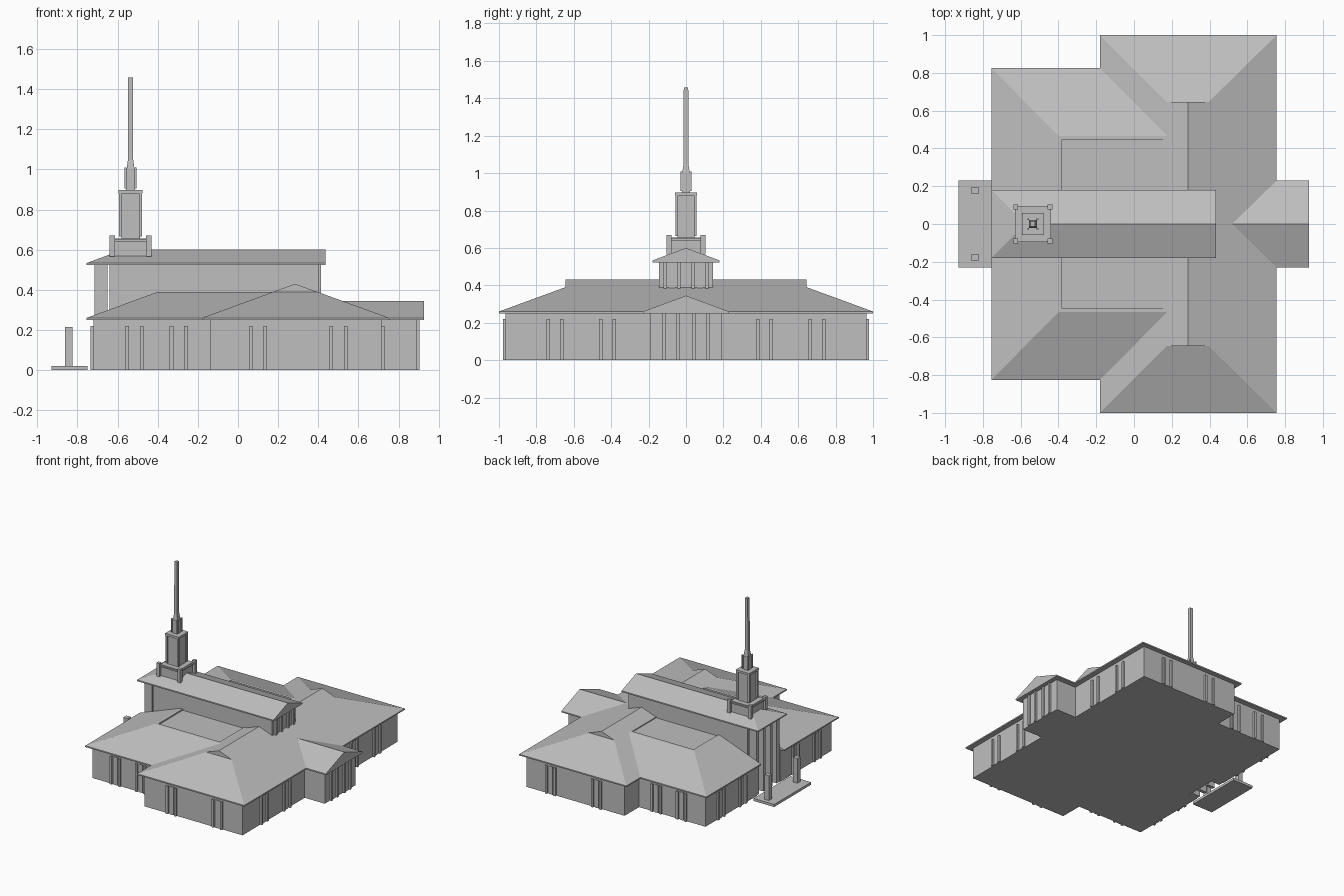
import bpy
import bmesh

cube = bpy.data.objects.get("Cube")
if cube:
    bpy.data.objects.remove(cube, do_unlink=True)

stone = bpy.data.materials.new("stone_grey")
stone.use_nodes = True
GREY = (0.52, 0.52, 0.52, 1)
stone.diffuse_color = GREY
stone.node_tree.nodes["Principled BSDF"].inputs["Base Color"].default_value = GREY


def finish(name, bm):
    bmesh.ops.remove_doubles(bm, verts=bm.verts, dist=1e-5)
    bmesh.ops.recalc_face_normals(bm, faces=bm.faces)
    mesh = bpy.data.meshes.new(name)
    bm.to_mesh(mesh)
    bm.free()
    mesh.materials.append(stone)
    obj = bpy.data.objects.new(name, mesh)
    bpy.context.collection.objects.link(obj)
    return obj


def loft(name, *rings):
    """Solid through rectangles (x0, x1, y0, y1, z); zero width gives a ridge."""
    bm = bmesh.new()
    loops = []
    for x0, x1, y0, y1, z in rings:
        corners = ((x0, y0), (x1, y0), (x1, y1), (x0, y1))
        loops.append([bm.verts.new((x, y, z)) for x, y in corners])
    for a, b in zip(loops, loops[1:]):
        for i in range(4):
            j = (i + 1) % 4
            bm.faces.new((a[i], a[j], b[j], b[i]))
    bm.faces.new(loops[0])
    bm.faces.new(loops[-1])
    bmesh.ops.dissolve_degenerate(bm, dist=1e-5, edges=bm.edges)
    return finish(name, bm)


def box(name, x0, x1, y0, y1, z0, z1):
    return loft(name, (x0, x1, y0, y1, z0), (x0, x1, y0, y1, z1))


def pillar(name, x, y, half, z0, z1, top=None):
    t = half if top is None else top
    return loft(name, (x - half, x + half, y - half, y + half, z0),
                (x - t, x + t, y - t, y + t, z1))


def window(name, x, y, along_x, z0=0.0, z1=0.22):
    """Two thin fins flanking a narrow panel on a wall."""
    for off, w, d in ((-0.036, 0.009, 0.014), (0, 0.016, 0.005), (0.036, 0.009, 0.014)):
        part = name + ("_fin" if off else "_panel")
        if along_x:
            box(part, x + off - w, x + off + w, y - d, y + d, z0, z1)
        else:
            box(part, x - d, x + d, y + off - w, y + off + w, z0, z1)


# Walls
EAVE = 0.255
outline = [(0.715, 0.19), (0.715, 0.965), (-0.14, 0.965), (-0.14, 0.785),
           (-0.72, 0.785), (-0.72, 0.145), (-0.64, 0.145)]
outline = [(0.89, -0.19), (0.89, 0.19)] + outline + [(x, -y) for x, y in reversed(outline)]
bm = bmesh.new()
floor = bm.faces.new([bm.verts.new((x, y, 0)) for x, y in outline])
raised = bmesh.ops.extrude_face_region(bm, geom=[floor], use_keep_orig=True)["geom"]
for v in raised:
    if isinstance(v, bmesh.types.BMVert):
        v.co.z = EAVE
finish("main_walls", bm)

# East wing hipped roof with small gables at the ridge ends
loft("east_wing_roof", (-0.18, 0.755, -1, 1, 0.25), (-0.18, 0.755, -1, 1, 0.26),
     (0.175, 0.395, -0.645, 0.645, 0.39), (0.285, 0.285, -0.645, 0.645, 0.43))

# East porch gable roof
loft("porch_roof", (0.5, 0.927, -0.23, 0.23, 0.25), (0.5, 0.927, -0.23, 0.23, 0.26),
     (0.5, 0.927, 0, 0, 0.345))


def side_rect(s, x0, x1, y0, y1, z):
    return (x0, x1, min(s * y0, s * y1), max(s * y0, s * y1), z)


for s in (-1, 1):
    # West wing roof with recessed flat deck
    loft("west_wing_roof",
         side_rect(s, -0.755, 0.2, 0.145, 0.825, 0.25),
         side_rect(s, -0.755, 0.2, 0.145, 0.825, 0.26),
         side_rect(s, -0.4, 0.2, 0.145, 0.467, 0.39),
         side_rect(s, -0.38, 0.155, 0.145, 0.447, 0.39),
         side_rect(s, -0.38, 0.155, 0.145, 0.447, 0.38))
    # Windows
    for x, y in ((-0.515, 0.785), (-0.295, 0.785), (0.1, 0.965), (0.5, 0.965)):
        window("long_side_window", x, s * y, True)
    for y in (0.42, 0.7):
        window("east_window", 0.715, s * y, False)
    for y in (0.33, 0.6):
        window("west_window", -0.72, s * y, False)
    window("porch_window", 0.89, s * 0.08, False, 0, EAVE)
    window("clerestory_window", 0.4, s * 0.075, False, 0.38, 0.53)
    # Entrance piers
    for y, w in ((0.127, 0.018), (0.045, 0.013)):
        box("entrance_pier", -0.715, -0.65, s * y - w, s * y + w, 0, 0.53)
    # Forecourt posts
    pillar("forecourt_post", -0.842, s * 0.178, 0.019, 0.02, 0.215)

# Nave
box("nave_walls", -0.64, 0.4, -0.145, 0.145, 0, 0.53)
loft("nave_roof", (-0.755, 0.435, -0.18, 0.18, 0.523), (-0.755, 0.435, -0.18, 0.18, 0.533),
     (-0.575, 0.435, 0, 0, 0.6))

# Forecourt
box("forecourt_slab", -0.93, -0.75, -0.23, 0.23, 0, 0.02)

# Steeple tiers, each a block with corner posts
TX = -0.535
tiers = ((0.085, 0.091, 0.013, 0.55, 0.655, 0.67),
         (0.046, 0.05, 0.007, 0.65, 0.89, 0.895),
         (0.022, 0.025, 0.005, 0.89, 1.0, 1.01))
for half, off, post, z0, z1, top in tiers:
    pillar("steeple_block", TX, 0, half, z0, z1)
    for sx in (-1, 1):
        for sy in (-1, 1):
            pillar("steeple_corner_post", TX + sx * off, sy * off, post, z0 + 0.015, top)
pillar("steeple_base_cornice", TX, 0, 0.095, 0.64, 0.65)
pillar("steeple_shaft_cap", TX, 0, 0.059, 0.88, 0.897)
pillar("spire_foot", TX, 0, 0.02, 1.0, 1.05, 0.013)
pillar("spire", TX, 0, 0.013, 1.04, 1.458, 0.012)
